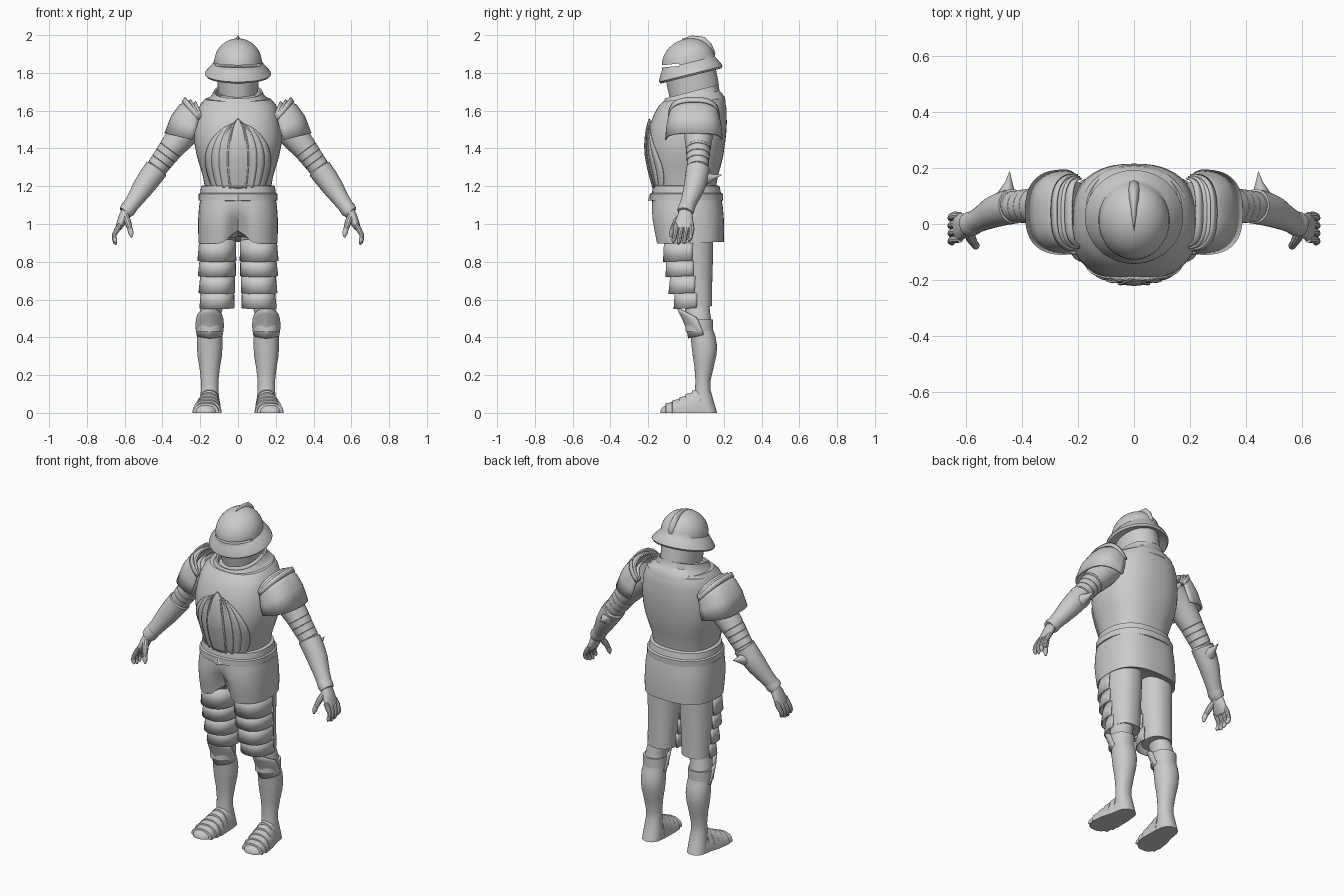
import bpy, bmesh, math
from mathutils import Vector as V

PI = math.pi


def sp(v, e):
    return math.copysign(abs(v) ** (2 / e), v)


def loft(name, rings, closed=True, mirror=True, solid=0, angle=35):
    """Skin a list of equal-length point rings; closed rings get end caps."""
    bm = bmesh.new()
    rows = [[bm.verts.new(p) for p in r] for r in rings]
    n = len(rows[0])
    for a, b in zip(rows, rows[1:]):
        for i in range(n if closed else n - 1):
            j = (i + 1) % n
            bm.faces.new((a[i], a[j], b[j], b[i]))
    if closed:
        bm.faces.new(rows[0])
        bm.faces.new(rows[-1])
    bmesh.ops.recalc_face_normals(bm, faces=bm.faces)
    me = bpy.data.meshes.new(name)
    bm.to_mesh(me)
    bm.free()
    ob = bpy.data.objects.new(name, me)
    bpy.context.collection.objects.link(ob)
    if solid:
        m = ob.modifiers.new("thickness", 'SOLIDIFY')
        m.thickness, m.offset = solid, 0
    if mirror:
        ob.modifiers.new("mirror", 'MIRROR').use_clip = False
    bpy.ops.object.select_all(action='DESELECT')
    ob.select_set(True)
    bpy.context.view_layer.objects.active = ob
    bpy.ops.object.shade_smooth_by_angle(angle=math.radians(angle))
    return ob


def vring(rx, yf, yb, zf, zb=None, cx=0, ex=2.3, a0=0, a1=2 * PI, n=48):
    """Horizontal superellipse from front yf to back yb, tilted from zf to zb."""
    zb = zf if zb is None else zb
    full = a1 - a0 > 6.28
    out = []
    for i in range(n):
        a = a0 + (a1 - a0) * i / (n if full else n - 1)
        s = sp(math.sin(a), ex)
        out.append(V((cx + rx * sp(math.cos(a), ex), (yf + yb) / 2 + (yb - yf) / 2 * s,
                      (zf + zb) / 2 + (zb - zf) / 2 * s)))
    return out


def aring(c, axis, r, rv=None, n=20):
    """Ellipse around a limb axis; rv is the radius near the y direction."""
    c, axis = V(c), V(axis).normalized()
    u = axis.cross(V((0, 1, 0))).normalized()
    v = u.cross(axis)
    return [c + u * r * math.cos(2 * PI * i / n) + v * (rv or r) * math.sin(2 * PI * i / n) for i in range(n)]


def limb(name, pts, n=20):
    """Tube through (x, y, z, r[, rv]) stations."""
    ps = [V(p[:3]) for p in pts]
    rings = []
    for i, p in enumerate(pts):
        d = ps[min(i + 1, len(ps) - 1)] - ps[max(i - 1, 0)]
        rings.append(aring(ps[i], d, p[3], p[4] if len(p) > 4 else None, n))
    return loft(name, rings)


# --- Torso ---
TORSO = [(1.17, .172, -.155, .155), (1.25, .185, -.178, .168), (1.30, .2, -.19, .182), (1.36, .218, -.202, .197),
         (1.42, .23, -.205, .206), (1.48, .232, -.2, .213), (1.53, .226, -.19, .216), (1.58, .215, -.17, .215),
         (1.62, .2, -.148, .208), (1.65, .172, -.12, .196)]
loft("cuirass", [vring(rx, f, b, z, z + .025 * (z > 1.55), ex=2.4) for z, rx, f, b in TORSO], mirror=False)


def chest_y(x, z):
    for lo, hi in zip(TORSO, TORSO[1:]):
        if z <= hi[0]:
            break
    t = (z - lo[0]) / (hi[0] - lo[0])
    rx, f, b = (lo[k] + (hi[k] - lo[k]) * t for k in (1, 2, 3))
    return (f + b) / 2 - (b - f) / 2 * max(0, 1 - abs(x / rx) ** 2.4) ** (1 / 2.4)


# Nested pointed breast leaves, with a keel on the innermost
for k, W in enumerate((.18, .145, .105, .06)):
    rows = []
    for i in range(19):
        t = i / 18
        z = 1.19 + t * (.345 + .007 * k)
        w = W * (.76 + .24 * math.sin(PI * min(t / 1.1, 1))) * math.sqrt(max(.0004, 1 - t ** 3.5))
        row = []
        for j in range(17):
            x = w * (j - 8) / 8
            rim = .004 * (abs(j - 8) > 6)
            keel = .004 * (1 - abs(j - 8) / 8) * (k == 3)
            row.append(V((x, chest_y(x, z) - .001 - .003 * k - rim - keel, z)))
        rows.append(row)
    loft("breast_leaf", rows, closed=False, mirror=False, solid=.006, angle=25)

loft("gorget", [vring(.198, -.168, .21, 1.575, 1.645), vring(.193, -.16, .206, 1.6, 1.67),
                vring(.155, -.128, .188, 1.63, 1.695), vring(.14, -.118, .178, 1.645, 1.705),
                vring(.128, -.11, .172, 1.665, 1.738), vring(.118, -.1, .16, 1.663, 1.735),
                vring(.11, -.09, .15, 1.63, 1.69)], mirror=False)
loft("belt", [vring(.185, -.165, .165, 1.205), vring(.195, -.175, .178, 1.2), vring(.2, -.18, .185, 1.165),
              vring(.208, -.19, .197, 1.16), vring(.208, -.19, .195, 1.125), vring(.19, -.17, .18, 1.12)], mirror=False)

# --- Skirt with an arched, recessed front ---
sk = []
for z, rx, f, b, k in ((1.14, .198, -.178, .185, 0), (1.08, .207, -.186, .195, .15), (1.02, .211, -.186, .2, .5),
                       (.96, .211, -.178, .202, .85), (.895, .209, -.166, .2, 1), (.9, .195, -.15, .185, 1),
                       (.93, .1, -.05, .1, 0)):
    ring = vring(rx, f, b, z, z + .01, ex=2.6, n=64)
    for p in ring:
        if p.y < 0:
            g = k * math.exp(-(p.x / .055) ** 2)
            p.z += .07 * g
            p.y += .05 * g
    sk.append(ring)
loft("skirt", sk, mirror=False)
loft("skirt_tip", [[V((-.03, -.187, 1.125)), V((0, -.202, 1.12)), V((.03, -.187, 1.125))],
                   [V((-.001, -.19, 1.155)), V((0, -.193, 1.156)), V((.001, -.19, 1.155))]], mirror=False)


# --- Helmet, tilted forward ---
def helm(rx, ry, h):
    yc, zc = .014 - .2 * h, 1.85 + h
    return vring(rx, yc - ry, yc + ry, zc - .25 * ry, zc + .25 * ry, ex=2)


dome = [helm(.127 * math.cos(a), .139 * math.cos(a), .003 + .125 * math.sin(a))
        for a in [PI / 2 * i / 10 for i in range(10)] + [1.55]]
helmet = loft("helmet", [helm(.106, .131, -.147), helm(.112, .132, -.05), helm(.168, .16, -.066),
                         helm(.176, .168, -.056), helm(.172, .165, -.045), helm(.138, .146, -.008)] + dome, mirror=False)
bpy.ops.mesh.primitive_cube_add(size=1, location=(0, -.11, 1.836), rotation=(.1, 0, 0))
slit = bpy.context.object
slit.name = "eye_slit_cutter"
slit.scale = (.5, .15, .012)
slit.hide_render = True
slit.display_type = 'WIRE'
cut = helmet.modifiers.new("slit", 'BOOLEAN')
cut.object, cut.operation = slit, 'DIFFERENCE'

comb = []
for y, z, w, ty, tz in ((-.02, 1.968, .002, 0, .012), (.03, 1.96, .011, 0, .038), (.08, 1.95, .019, .02, .04),
                        (.11, 1.925, .024, .025, .03), (.13, 1.895, .022, .026, .01), (.135, 1.87, .008, .01, .0)):
    comb.append([V((w * math.cos(a), y + ty * math.sin(a), z + tz * math.sin(a))) if math.sin(a) > -.01 else
                 V((w * math.cos(a), y - .02, z - .02)) for a in [2 * PI * i / 16 for i in range(16)]])
loft("helmet_comb", comb, mirror=False, angle=60)


# --- Pauldrons: arched plates plus nested inner ridges ---
def arch(x, z, ux, uz, ry, n=28):
    return [V((x + ux * sp(math.sin(a), 2.7), .042 + ry * sp(math.cos(a), 2.7), z + uz * sp(math.sin(a), 2.7)))
            for a in [PI * i / (n - 1) for i in range(n)]]


loft("pauldron", [arch(.205, 1.575, .055, .075, .125), arch(.212, 1.54, .096, .088, .134),
                  arch(.222, 1.5, .128, .07, .142), arch(.24, 1.445, .145, .035, .148)],
     closed=False, solid=.01)
for k in range(3):
    d = .022 * k
    loft("pauldron_ridge", [arch(.2 - .006 * k, 1.57, .078 - d, .1 - .5 * d, .132 - .006 * k),
                            arch(.21, 1.55, .085 - d, .095 - .5 * d, .134 - .006 * k)],
         closed=False, solid=.008)

# --- Arms ---
limb("upper_arm", [(.2, .07, 1.55, .08), (.26, .068, 1.51, .08), (.32, .066, 1.44, .072), (.355, .065, 1.4, .066)])
a, b = V((.335, .065, 1.425)), V((.45, .062, 1.27))
for i in range(5):
    p, q = a.lerp(b, i / 5), a.lerp(b, (i + 1.15) / 5)
    r = .069 - .003 * i
    limb("arm_lame", [(*p, r - .01), (*p.lerp(q, .1), r - .002), (*p.lerp(q, .9), r - .004), (*q, r - .012)], 24)
limb("forearm", [(.43, .064, 1.295, .055), (.433, .063, 1.29, .063), (.47, .055, 1.24, .061), (.505, .042, 1.19, .056),
                 (.545, .02, 1.13, .045), (.578, .003, 1.085, .04), (.581, .002, 1.08, .03)], 24)
limb("elbow_spike", [(.462, .06, 1.235, .045), (.455, .11, 1.242, .032), (.448, .15, 1.25, .013), (.445, .188, 1.26, .001)], 12)
limb("wrist_cuff", [(.565, .008, 1.1, .039, .042), (.585, 0, 1.075, .043, .045), (.6, -.005, 1.06, .036, .04)])

# --- Hands ---
limb("palm", [(.585, 0, 1.08, .026, .03), (.605, -.005, 1.04, .026, .042), (.622, -.01, 1.0, .022, .05),
              (.635, -.012, .975, .016, .046)])
for i in range(4):
    y = .03 - .028 * i
    drop = (.012, .0, -.004, .006)[i]
    limb("finger", [(.623, y, 1.0, .013), (.64, y, .97, .015), (.654, y - .004, .945, .0125), (.655, y - .008, .925, .013),
                    (.65, y - .012, .905 + drop, .011), (.645, y - .014, .895 + drop, .004)], 10)
limb("thumb", [(.597, -.025, 1.05, .016), (.583, -.052, 1.01, .018), (.572, -.07, .975, .014), (.566, -.078, .95, .014),
               (.563, -.08, .93, .005)], 10)

# --- Thighs ---
loft("thigh", [vring(.096, -.105, .145, .95, cx=.108), vring(.094, -.095, .142, .8, cx=.108),
               vring(.085, -.05, .138, .66, cx=.112), vring(.08, -.022, .138, .555, .565, cx=.114),
               vring(.062, -.005, .12, .556, .566, cx=.118)])
for z0, z1, f0, f1, w in ((.92, .8, -.112, -.118, .1), (.815, .72, -.1, -.105, .098), (.735, .63, -.078, -.09, .094),
                          (.65, .55, -.055, -.062, .09)):
    loft("thigh_lame", [vring(w - .006, f0, .135, z0, z0 - .02, .108, a0=PI * .95, a1=PI * 2.05, n=28),
                        vring(w - .001, f1, .135, z1, z1 + .01, .112, a0=PI * .95, a1=PI * 2.05, n=28)],
         closed=False, solid=.008)

# --- Lower legs and knee plates ---
loft("greave", [vring(rx, f, b, z, cx=cx, ex=2.1, n=36) for z, cx, rx, f, b in (
    (.6, .125, .06, -.01, .12), (.53, .145, .058, -.005, .128), (.45, .15, .063, .015, .14), (.4, .15, .067, .025, .157),
    (.35, .15, .068, .03, .165), (.3, .15, .064, .036, .16), (.24, .15, .054, .045, .146), (.17, .15, .046, .05, .13),
    (.12, .15, .046, .048, .13), (.06, .15, .052, .042, .147), (0, .15, .056, .035, .165))])
loft("knee_plate", [vring(rx, f, b, zf, zb, .15, 1.55, PI * .9, PI * 2.1, 29) for rx, f, b, zf, zb in (
    (.064, -.048, .12, .56, .47), (.07, -.032, .125, .525, .465), (.073, -.01, .135, .48, .44),
    (.07, .006, .14, .44, .43), (.066, .014, .145, .395, .425))], closed=False, solid=.006, angle=25)
loft("knee_band", [vring(.068, -.002, .144, z, cx=.15, ex=2.1) for z in (.495, .43)])


# --- Armoured shoes ---
def shoe(y, cx, w, h, n=24):
    return [V((cx + w * sp(math.cos(a), 2.5), y, h * sp(math.sin(a), 2.2))) for a in [PI * i / (n - 1) for i in range(n)]]


loft("shoe", [shoe(.12, .15, .053, .07), shoe(.06, .152, .062, .11), shoe(0, .16, .071, .085), shoe(-.06, .166, .072, .06),
              shoe(-.1, .17, .06, .045), shoe(-.125, .172, .04, .03), shoe(-.135, .173, .02, .012)])
for y, cx, w, h in ((.055, .152, .063, .13), (.02, .157, .069, .112), (-.015, .161, .074, .094), (-.05, .165, .075, .078),
                    (-.085, .168, .068, .062)):
    loft("shoe_lame", [shoe(y + .02, cx - .002, w - .004, h - .002), shoe(y - .022, cx + .001, w, h - .012),
                       shoe(y - .024, cx + .001, w - .01, h - .024)])
